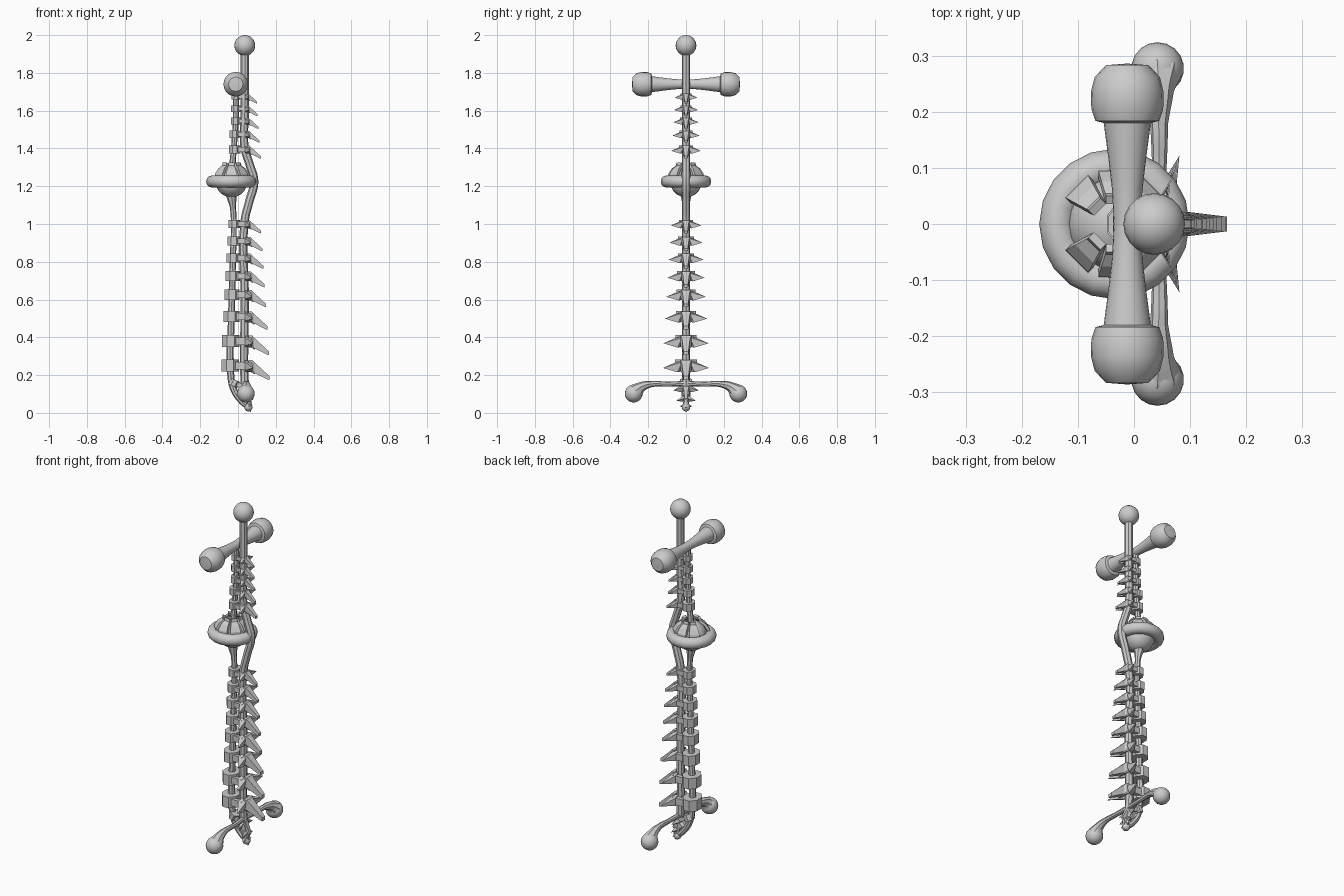
import bpy, bmesh
from math import sin, cos, pi, radians
from mathutils import Matrix, Vector

if "Cube" in bpy.data.objects:
    bpy.data.objects.remove(bpy.data.objects["Cube"])


def finish(name, bm, smooth=True):
    bmesh.ops.recalc_face_normals(bm, faces=bm.faces)
    me = bpy.data.meshes.new(name)
    bm.to_mesh(me)
    bm.free()
    ob = bpy.data.objects.new(name, me)
    bpy.context.collection.objects.link(ob)
    if smooth:
        shade(ob)
    return ob


def shade(ob):
    bpy.ops.object.select_all(action='DESELECT')
    ob.select_set(True)
    bpy.context.view_layer.objects.active = ob
    bpy.ops.object.shade_smooth_by_angle(angle=radians(40))


def tube(name, pts):
    """Smooth tube through (x, y, z, radius) points."""
    cu = bpy.data.curves.new(name, 'CURVE')
    cu.dimensions = '3D'
    cu.bevel_depth = 1
    cu.bevel_resolution = 2
    cu.use_fill_caps = True
    sp = cu.splines.new('BEZIER')
    sp.resolution_u = 6
    sp.bezier_points.add(len(pts) - 1)
    for b, (x, y, z, r) in zip(sp.bezier_points, pts):
        b.co = (x, y, z)
        b.radius = r
        b.handle_left_type = b.handle_right_type = 'AUTO'
    ob = bpy.data.objects.new(name, cu)
    bpy.context.collection.objects.link(ob)
    bpy.ops.object.select_all(action='DESELECT')
    ob.select_set(True)
    bpy.context.view_layer.objects.active = ob
    bpy.ops.object.convert(target='MESH')
    shade(bpy.context.object)
    return bpy.context.object


def lathe(name, prof, matrix, n=20):
    """Revolve (radius, height) profile about local z."""
    bm = bmesh.new()
    vs = [bm.verts.new((r, 0, h)) for r, h in prof]
    es = [bm.edges.new(p) for p in zip(vs, vs[1:])]
    bmesh.ops.spin(bm, geom=vs + es, cent=(0, 0, 0), axis=(0, 0, 1), angle=2 * pi, steps=n)
    bmesh.ops.remove_doubles(bm, verts=bm.verts, dist=1e-5)
    bm.transform(matrix)
    return finish(name, bm)


def hull(bm, pts, m):
    vs = [bm.verts.new(m @ Vector(p)) for p in pts]
    res = bmesh.ops.convex_hull(bm, input=vs)
    junk = [g for g in res['geom_interior'] if isinstance(g, bmesh.types.BMVert)]
    bmesh.ops.delete(bm, geom=junk, context='VERTS')


def box(x0, x1, y0, y1, z0, z1):
    return [(x, y, z) for x in (x0, x1) for y in (y0, y1) for z in (z0, z1)]


def vertebra(i, x, z, s, body_x, tilt=0):
    """Octagonal body, arch, two side spikes and a drooping rear spine."""
    bm = bmesh.new()
    m = Matrix.Translation((x, 0, z)) @ Matrix.Rotation(radians(tilt), 4, 'Y') @ Matrix.Scale(s, 4)
    b = (body_x - x) / s
    hull(bm, [(b + .05 * cos(a), .062 * sin(a), h) for h in (-.032, .032)
              for a in [pi / 8 + k * pi / 4 for k in range(8)]], m)
    for d in (1, -1):
        hull(bm, box(b + .02, .02, d * .022, d * .045, -.02, .02), m)
        hull(bm, [(.0, d * .02, .03), (.0, d * .05, .02), (.0, d * .05, -.025), (.0, d * .02, -.03),
                  (.035, d * .02, .02), (.035, d * .045, -.035), (.045, d * .122, -.012)], m)
    hull(bm, box(.02, .04, -.03, .03, -.025, .03)
         + box(.05, .055, -.02, .02, -.045, .012), m)
    hull(bm, box(.035, .04, -.024, .024, -.03, .028)
         + [(.12, y, h) for y in (-.014, .014) for h in (-.073, -.048)]
         + [(.13, y, h) for y in (-.013, .013) for h in (-.075, -.055)], m)
    finish("vertebra_%02d" % i, bm, False)


# rear cord, front column
tube("rear_cord", [(.036, 0, 1.93, .022), (.036, 0, 1.6, .022), (.036, 0, 1.4, .022),
                   (.06, 0, 1.32, .022), (.085, 0, 1.225, .023), (.06, 0, 1.12, .022),
                   (.036, 0, 1.02, .022), (.036, 0, .6, .022), (.036, 0, .15, .022),
                   (.045, 0, .08, .02), (.06, 0, .035, .014)])
tube("front_column", [(-.012, 0, 1.74, .016), (-.012, 0, 1.55, .016), (-.022, 0, 1.4, .015),
                      (-.032, 0, 1.28, .018), (-.035, 0, 1.16, .03), (-.027, 0, 1.09, .016),
                      (-.022, 0, 1.0, .015), (-.028, 0, .8, .017), (-.035, 0, .5, .018),
                      (-.04, 0, .25, .019), (-.025, 0, .13, .018), (.02, 0, .06, .016),
                      (.055, 0, .03, .013)])

# spine segments
row = [(1.675, .5), (1.61, .52), (1.545, .55), (1.475, .59), (1.395, .65),
       (1.0, .66), (.91, .72), (.82, .76), (.725, .81), (.625, .86),
       (.51, .92), (.38, .98), (.25, 1.0)]
for i, (z, s) in enumerate(row):
    bx = -.012 - .006 * (z < 1.5) if z > 1.2 else -.02 - .022 * (1 - z) / .75
    vertebra(i, .036, z, s, bx)
# tail segments
for i, (x, z, s, bx, t) in enumerate([(.03, .135, .55, -.025, 25), (.05, .08, .42, .015, 40),
                                      (.058, .045, .28, .04, 50)]):
    vertebra(13 + i, x, z, s, bx, t)

# top ball and tail tip
for name, x, z, r in (("top_ball", .036, 1.945, .055), ("tail_tip", .055, .03, .022)):
    bm = bmesh.new()
    bmesh.ops.create_uvsphere(bm, u_segments=20, v_segments=12, radius=r,
                              matrix=Matrix.Translation((x, 0, z)))
    finish(name, bm)

# upper crossbar with knobbed ends
half = [(.024, 0), (.027, .06), (.034, .12), (.042, .18), (.057, .184), (.064, .205),
        (.065, .235), (.058, .262), (.038, .283), (0, .286)]
prof = [(r, -h) for r, h in half[:0:-1]] + half
lathe("upper_crossbar", prof, Matrix.Translation((-.012, 0, 1.74)) @ Matrix.Rotation(pi / 2, 4, 'X'))

# lower crossbar with drooping knobs
side = [(.045, .1, .152, .013), (.045, .18, .153, .016), (.045, .235, .138, .026),
        (.044, .265, .115, .042), (.042, .285, .1, .042)]
tube("lower_crossbar", [(x, -y, z, r) for x, y, z, r in side[::-1]] + [(.04, 0, .155, .014)] + side)
for d, n in ((1, "right"), (-1, "left")):
    bm = bmesh.new()
    bmesh.ops.create_uvsphere(bm, u_segments=18, v_segments=12, radius=.047,
                              matrix=Matrix.Translation((.042, d * .277, .102)))
    finish("lower_knob_" + n, bm)

# hub: ring, core and petals
C = Matrix.Translation((-.035, 0, 1.225))
ring = [(.102 + .032 * cos(a), .032 * sin(a)) for a in [k * pi / 6 for k in range(13)]]
lathe("hub_ring", ring, C, 20)
core = [(.084 * cos(a), .084 * sin(a)) for a in [-pi / 2 + k * pi / 10 for k in range(11)]]
lathe("hub_core", core, C, 20)
arc = [(.098, .012), (.093, .042), (.076, .068), (.054, .084), (.05, .1)]
bm = bmesh.new()
for k in range(8):
    if k == 4:
        continue
    m = C @ Matrix.Rotation(k * pi / 4, 4, 'Z')
    for (r0, z0), (r1, z1) in zip(arc, arc[1:]):
        hull(bm, [(r - t, y * r * .3, z - t * .4) for r, z in ((r0, z0), (r1, z1))
                  for t in (0, .014) for y in (-1, 1)], m)
finish("hub_petals", bm, False)
